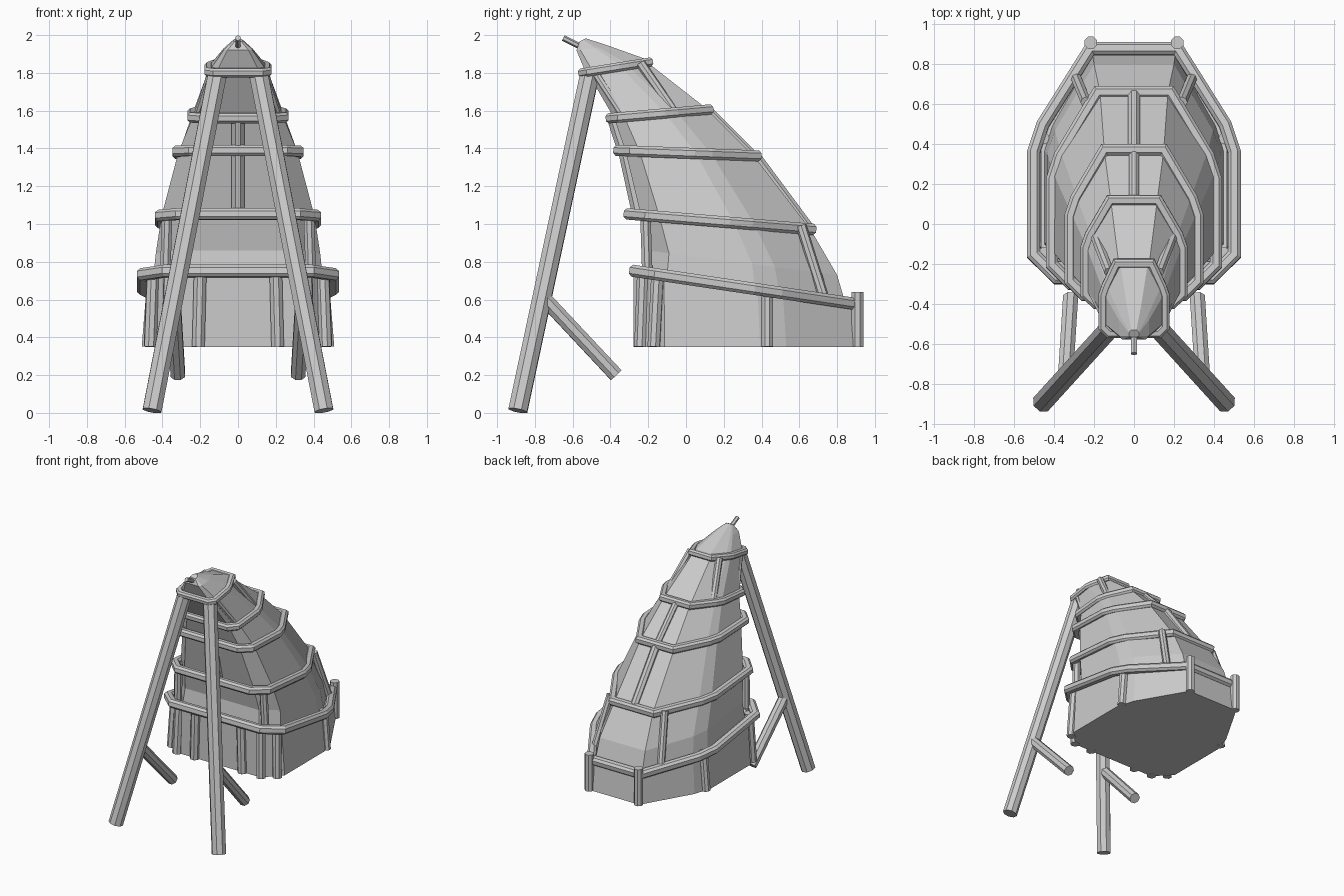
import bpy, bmesh, math
from mathutils import Vector

if "Cube" in bpy.data.objects:
    bpy.data.objects.remove(bpy.data.objects["Cube"])


def loop10(w, back):
    """Symmetric ten-sided outline as (x, fraction from front to back)."""
    right = [(0.75*w, 0), (w, 0.11), (w, 0.55), (0.91*w, 0.67), (back*w, 1)]
    return right + [(-x, t) for x, t in reversed(right)]


def skin(name, rings, closed=False):
    """Join equal-sized point rings with flat faces."""
    bm = bmesh.new()
    vs = [[bm.verts.new(p) for p in r] for r in rings]
    n, m = len(rings[0]), len(rings)
    for i in range(m if closed else m - 1):
        a, b = vs[i], vs[(i + 1) % m]
        for j in range(n):
            k = (j + 1) % n
            bm.faces.new((a[j], a[k], b[k], b[j]))
    if not closed:
        bm.faces.new(vs[0][::-1])
        bm.faces.new(vs[-1])
    bmesh.ops.recalc_face_normals(bm, faces=bm.faces[:])
    me = bpy.data.meshes.new(name)
    bm.to_mesh(me)
    bm.free()
    ob = bpy.data.objects.new(name, me)
    bpy.context.collection.objects.link(ob)
    return ob


def section(fy, fz, by, bz, w, back):
    return [(x, fy + (by - fy)*t, fz + (bz - fz)*t) for x, t in loop10(w, back)]


def rail(name, fy, fz, by, bz, w, back, r=0.03):
    """Chamfered bar swept with mitres around a tilted outline (outer size given)."""
    front, span = Vector((0, fy, fz)), Vector((0, by - fy, bz - fz))
    along, length = span.normalized(), span.length
    up = Vector((1, 0, 0)).cross(along)
    pts = [Vector((x, t*length)) for x, t in loop10(w, back)]
    c = r*0.5
    prof = [(-2*r, -c), (-2*r + c, -r), (-c, -r), (0, -c),
            (0, c), (-c, r), (-2*r + c, r), (-2*r, c)]
    rings = []
    for i, p in enumerate(pts):
        d1 = (p - pts[i - 1]).normalized()
        d2 = (pts[(i + 1) % len(pts)] - p).normalized()
        n1, n2 = Vector((d1.y, -d1.x)), Vector((d2.y, -d2.x))
        m = (n1 + n2) / (1 + n1.dot(n2))
        rings.append([front + Vector((1, 0, 0))*(p.x + m.x*o)
                      + along*(p.y + m.y*o) + up*h for o, h in prof])
    return skin(name, rings, True)


def pole(name, a, b, r, sides=8, r2=None):
    a, b = Vector(a), Vector(b)
    q = (b - a).to_track_quat('Z', 'Y')
    ang = [2*math.pi*(i + 0.5)/sides for i in range(sides)]
    return skin(name, [[p + q @ Vector((rr*math.cos(t), rr*math.sin(t), 0)) for t in ang]
                       for p, rr in ((a, r), (b, r2 or r))])


def pair(name, a, b, r, sides=8):
    for side, s in (("right", 1), ("left", -1)):
        pole(f"{name}_{side}", (a[0]*s, a[1], a[2]), (b[0]*s, b[1], b[2]), r, sides)


# Hollow-looking tapered hull: base, tiers and cap
skin("base_skirt", [section(-0.24, 0.35, 0.91, 0.35, 0.49, 0.46),
                    section(-0.24, 0.74, 0.885, 0.575, 0.465, 0.46)])
skin("tiered_hull", [section(*s) for s in (
    (-0.22, 0.72, 0.85, 0.56, 0.45, 0.46),
    (-0.20, 0.86, 0.80, 0.73, 0.435, 0.46),
    (-0.24, 1.05, 0.66, 0.97, 0.405, 0.42),
    (-0.32, 1.385, 0.36, 1.36, 0.315, 0.47),
    (-0.38, 1.56, 0.11, 1.61, 0.24, 0.48),
    (-0.52, 1.80, -0.21, 1.86, 0.15, 0.5))])
skin("cap", [section(*s) for s in (
    (-0.53, 1.80, -0.19, 1.865, 0.155, 0.45),
    (-0.58, 1.92, -0.40, 1.94, 0.075, 0.5),
    (-0.565, 1.965, -0.53, 1.983, 0.025, 0.5))])
pole("tip_peg", (0, -0.54, 1.93), (0, -0.65, 1.985), 0.016, 6)

# Wooden rails around the hull
rail("rail_1", -0.30, 0.755, 0.91, 0.575, 0.535, 0.44, 0.032)
rail("rail_2", -0.33, 1.055, 0.69, 0.97, 0.44, 0.45)
rail("rail_3", -0.385, 1.39, 0.40, 1.36, 0.348, 0.47, 0.029)
rail("rail_4", -0.425, 1.558, 0.145, 1.608, 0.268, 0.5, 0.027)
rail("rail_5", -0.57, 1.797, -0.175, 1.86, 0.178, 0.57, 0.024)

# Long front legs with rear struts
pair("front_leg", (0.455, -0.89, 0.012), (0.11, -0.51, 1.79), 0.054)
pair("leg_strut", (0.318, -0.37, 0.20), (0.342, -0.745, 0.60), 0.041)

# Posts of the lowest tier
pair("door_post", (0.21, -0.245, 0.35), (0.20, -0.245, 0.74), 0.036)
pair("front_corner_post", (0.37, -0.24, 0.35), (0.36, -0.225, 0.74), 0.035)
pair("front_side_post", (0.465, -0.17, 0.35), (0.45, -0.15, 0.74), 0.035)
pair("side_post", (0.48, 0.43, 0.35), (0.455, 0.43, 0.66), 0.032)
pair("back_corner_post", (0.217, 0.908, 0.35), (0.217, 0.908, 0.64), 0.034)

# Posts of the upper tiers
pair("tier_2_front_post", (0.385, -0.205, 0.74), (0.375, -0.215, 1.05), 0.03)
pair("tier_2_back_post", (0.29, 0.73, 0.61), (0.24, 0.61, 0.99), 0.028)
pole("tier_3_front_post", (0, -0.25, 1.05), (0, -0.325, 1.39), 0.038)
pole("tier_3_back_post", (0, 0.655, 0.97), (0, 0.365, 1.36), 0.032)
pole("tier_4_front_post", (0, -0.33, 1.39), (0, -0.385, 1.56), 0.036)
pole("tier_4_back_post", (0, 0.36, 1.36), (0, 0.12, 1.60), 0.026)
pair("tier_5_back_post", (0.195, -0.06, 1.59), (0.125, -0.24, 1.85), 0.026)
pair("tier_5_front_post", (0.215, -0.33, 1.57), (0.14, -0.48, 1.80), 0.022)
